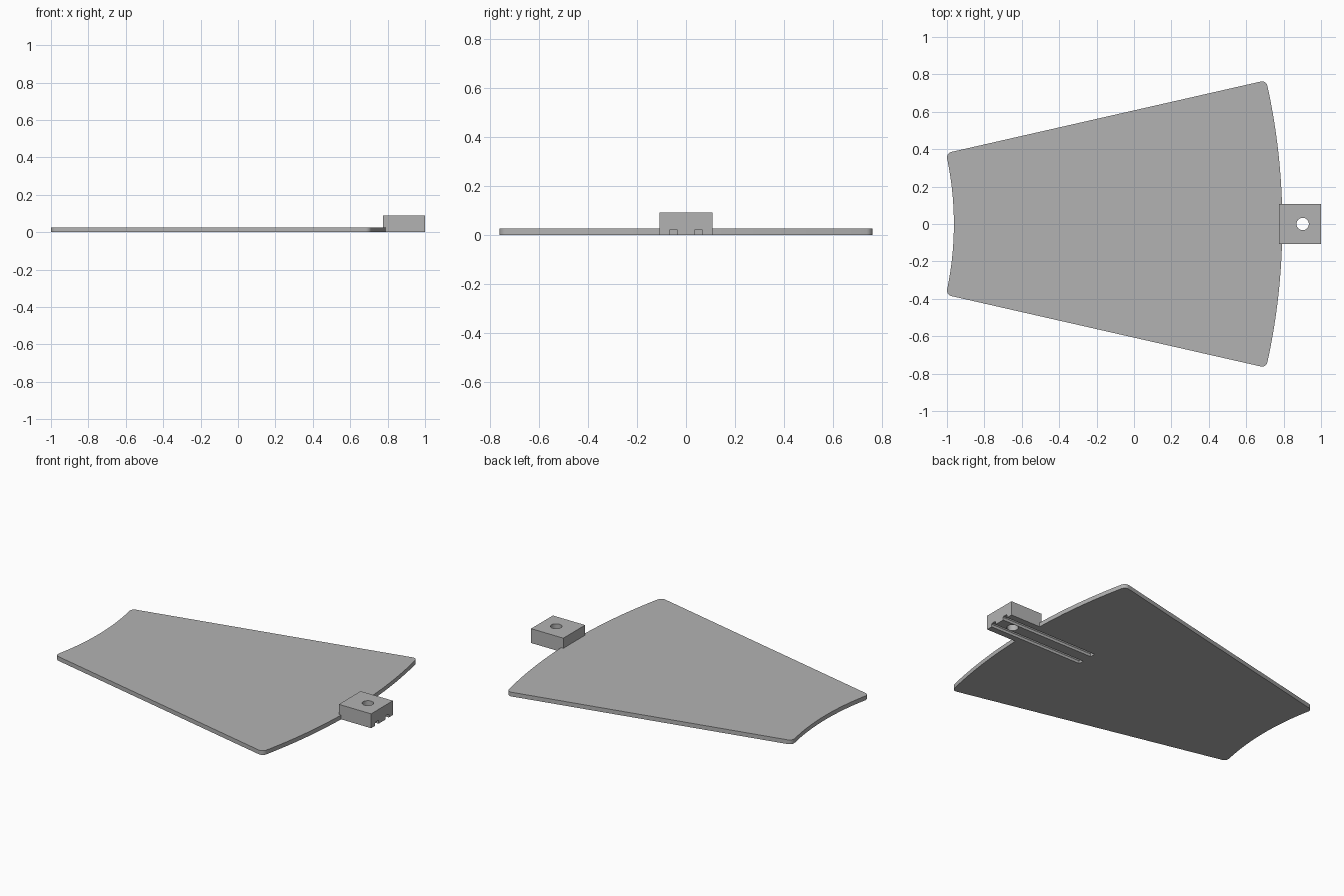
import bpy, bmesh, math
from mathutils import Vector

cube = bpy.data.objects.get("Cube")
if cube:
    bpy.data.objects.remove(cube, do_unlink=True)

grey = bpy.data.materials.new("plain_grey")
grey.use_nodes = True
colour = (0.45, 0.45, 0.45, 1)
grey.diffuse_color = colour
grey.node_tree.nodes["Principled BSDF"].inputs["Base Color"].default_value = colour


def prism(name, points, offset):
    """Extrude a closed outline of 3D points by an offset."""
    bm = bmesh.new()
    face = bm.faces.new([bm.verts.new(p) for p in points])
    new = bmesh.ops.extrude_face_region(bm, geom=[face])["geom"]
    bmesh.ops.translate(bm, vec=Vector(offset),
                        verts=[v for v in new if isinstance(v, bmesh.types.BMVert)])
    bmesh.ops.recalc_face_normals(bm, faces=bm.faces)
    mesh = bpy.data.meshes.new(name)
    bm.to_mesh(mesh)
    bm.free()
    mesh.materials.append(grey)
    obj = bpy.data.objects.new(name, mesh)
    bpy.context.collection.objects.link(obj)
    return obj


def combine(target, other, operation):
    """Apply a boolean and discard the helper object."""
    other.hide_render = True
    mod = target.modifiers.new(operation.lower(), "BOOLEAN")
    mod.operation, mod.solver, mod.object = operation, "EXACT", other
    bpy.context.view_layer.objects.active = target
    bpy.ops.object.modifier_apply(modifier=mod.name)
    bpy.data.objects.remove(other, do_unlink=True)


def arc(cx, cy, radius, start, end, steps):
    return [(cx + radius * math.cos(start + (end - start) * i / steps),
             cy + radius * math.sin(start + (end - start) * i / steps))
            for i in range(steps + 1)]


# Panel: ring sector with rounded corners
APEX, INNER, OUTER = -2.67, 1.707, 3.463
HALF, FILLET, THICK = math.atan(0.2275), 0.03, 0.0265
right_angle = math.pi / 2

a_out = HALF - math.asin(FILLET / (OUTER - FILLET))
a_in = HALF - math.asin(FILLET / (INNER + FILLET))
r_out, r_in = OUTER - FILLET, INNER + FILLET
half = arc(APEX, 0, OUTER, 0, a_out, 24)
half += arc(APEX + r_out * math.cos(a_out), r_out * math.sin(a_out),
            FILLET, a_out, HALF + right_angle, 8)[1:]
half += arc(APEX + r_in * math.cos(a_in), r_in * math.sin(a_in),
            FILLET, HALF + right_angle, a_in + math.pi, 8)
half += arc(APEX, 0, INNER, a_in, 0, 24)[1:]
outline = half + [(x, -y) for x, y in reversed(half[1:-1])]
panel = prism("panel_with_mount", [(x, y, 0) for x, y in outline], (0, 0, THICK))

# Mounting block on the wide end
W = 0.108
block = prism("mount_block", [(0.776, -W, 0), (1, -W, 0), (1, W, 0), (0.776, W, 0)],
              (0, 0, 0.09))
combine(panel, block, "UNION")

# Two grooves along the underside
for side in (-1, 1):
    profile = [(-0.017, -0.02), (0.017, -0.02), (0.017, 0.017),
               (0.012, 0.022), (-0.012, 0.022), (-0.017, 0.017)]
    groove = prism("groove_cutter", [(0.35, side * 0.051 + y, z) for y, z in profile],
                   (0.7, 0, 0))
    combine(panel, groove, "DIFFERENCE")

# Bolt hole through the block
circle = arc(0.902, 0, 0.033, 0, 2 * math.pi, 40)[:-1]
hole = prism("hole_cutter", [(x, y, -0.05) for x, y in circle], (0, 0, 0.2))
combine(panel, hole, "DIFFERENCE")

bpy.ops.object.select_all(action="DESELECT")
panel.select_set(True)
bpy.context.view_layer.objects.active = panel
bpy.ops.object.shade_smooth_by_angle(angle=math.radians(30))
